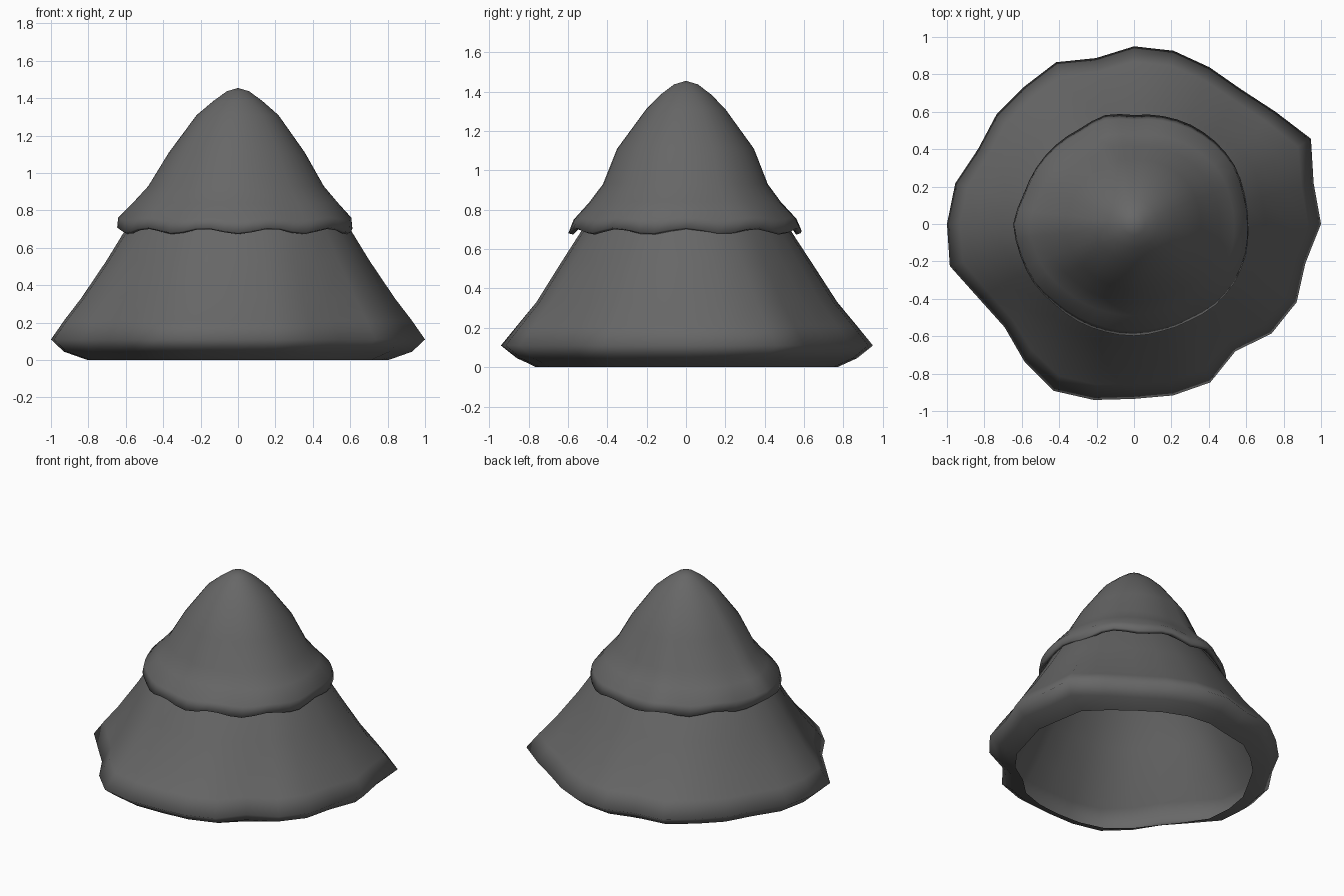
import bpy, math

if "Cube" in bpy.data.objects:
    bpy.data.objects.remove(bpy.data.objects["Cube"])

# Dark grey shared by both tiers
dark = bpy.data.materials.new("dark_grey")
dark.diffuse_color = (.135, .135, .135, 1)
dark.use_nodes = True
dark.node_tree.nodes["Principled BSDF"].inputs["Base Color"].default_value = dark.diffuse_color


def polar(table, a):
    """Radius at angle a, interpolated around a ring of evenly spaced radii."""
    t = (a / math.tau) % 1.0 * len(table)
    i = int(t) % len(table)
    f = t - int(t)
    return table[i] * (1 - f) + table[(i + 1) % len(table)] * f


def skirt(name, table, rings, sides, waves=0, tip=None):
    """Lofted rings: (rx, ry, z, weight of ragged outline, rim wave height)."""
    mean = sum(table) / len(table)
    verts, faces = [], []
    for rx, ry, z, ragged, wave in rings:
        for i in range(sides):
            a = math.tau * i / sides
            k = 1 + ragged * (polar(table, a) / mean - 1)
            verts.append((rx * k * math.cos(a), ry * k * math.sin(a),
                          z + wave * math.cos(waves * a)))
    for r in range(len(rings) - 1):
        for i in range(sides):
            j = (i + 1) % sides
            b = r * sides
            faces.append((b + i, b + j, b + sides + j, b + sides + i))
    if tip is not None:
        verts.append((0, 0, tip))
        b = (len(rings) - 1) * sides
        for i in range(sides):
            faces.append((b + i, b + (i + 1) % sides, len(verts) - 1))
    mesh = bpy.data.meshes.new(name)
    mesh.from_pydata(verts, [], faces)
    mesh.polygons.foreach_set("use_smooth", [True] * len(faces))
    mesh.materials.append(dark)
    mesh.update()
    ob = bpy.data.objects.new(name, mesh)
    bpy.context.collection.objects.link(ob)
    return ob


# Lower tier: ragged rim, tucked-in hem, open underneath
low = [1.0, .985, 1.05, .965, .92, .93, .95, .95, .91, .96, .94, .94, .925, .98,
       1.0, 1.01, .92, .885, .94, .99, .965, .935, .94, .94, .87, .94, .965, .94]
m = sum(low) / len(low)
skirt("lower_tier", low, [
    (.78, .77, 0, .6, 0),
    (.89, .87, .045, .9, 0),
    (m, m, .11, 1, 0),
    (.89, .87, .21, .9, 0),
    (.81, .77, .33, .7, 0),
    (.69, .64, .53, .4, 0),
    (.60, .535, .69, .2, 0),
    (.52, .46, .80, 0, 0)], 28)

# Upper tier: wavy lip turned under, rounded peak
up = [.61, .61, .62, .615, .605, .59, .575, .595, .58, .59, .60, .61,
      .645, .63, .62, .60, .595, .59, .59, .585, .59, .61, .62, .62]
skirt("upper_tier", up, [
    (.58, .535, .725, .3, 0),
    (.59, .585, .687, .9, .014),
    (.605, .612, .695, 1, .014),
    (.60, .585, .755, 1, .006),
    (.53, .50, .84, .9, 0),
    (.455, .43, .93, .8, 0),
    (.355, .355, 1.11, .6, 0),
    (.215, .205, 1.31, .4, 0),
    (.13, .13, 1.385, .2, 0),
    (.06, .06, 1.437, 0, 0)], 48, waves=10, tip=1.455)
